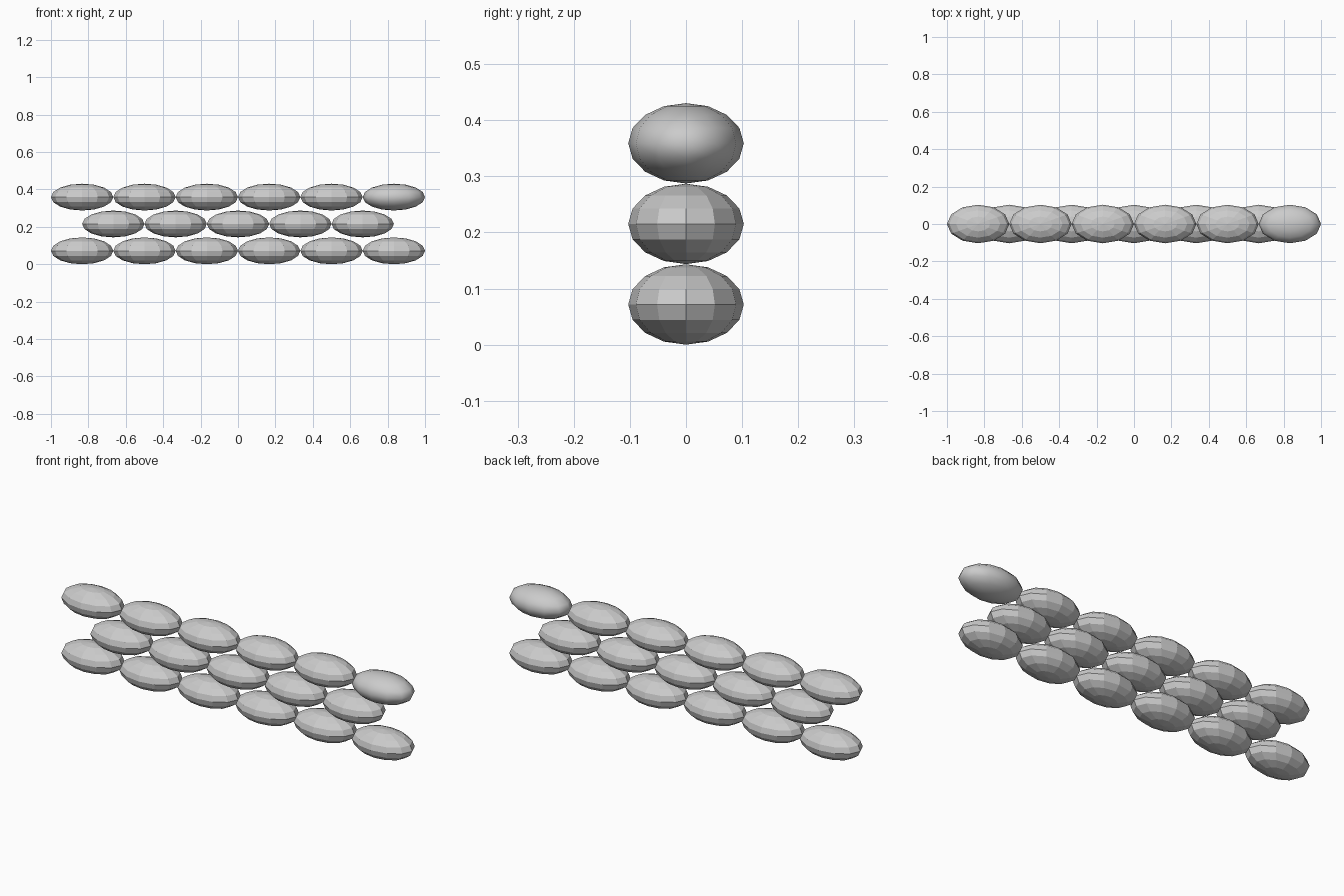
import bpy

if "Cube" in bpy.data.objects:
    bpy.data.objects.remove(bpy.data.objects["Cube"])

LENGTH, DEPTH, HEIGHT = 1 / 3, 0.206, 0.1432
PITCH = 0.1436


def sandbag(name, x, z, smooth=False):
    # One squashed low-poly bag
    bpy.ops.mesh.primitive_uv_sphere_add(segments=12, ring_count=8, radius=0.5, location=(x, 0, z))
    bag = bpy.context.object
    bag.name = name
    bag.scale = (LENGTH, DEPTH, HEIGHT)
    bpy.ops.object.transform_apply(location=False, rotation=False, scale=True)
    if smooth:
        bpy.ops.object.shade_smooth()
    else:
        bpy.ops.object.shade_flat()
    return bag


# Three staggered rows; the last bag of the top row is smooth
for row, count in enumerate((6, 5, 6)):
    for i in range(count):
        x = (i - (count - 1) / 2) * LENGTH
        z = HEIGHT / 2 + row * PITCH
        sandbag(f"sandbag_row{row + 1}_{i + 1}", x, z, smooth=(row == 2 and i == count - 1))
